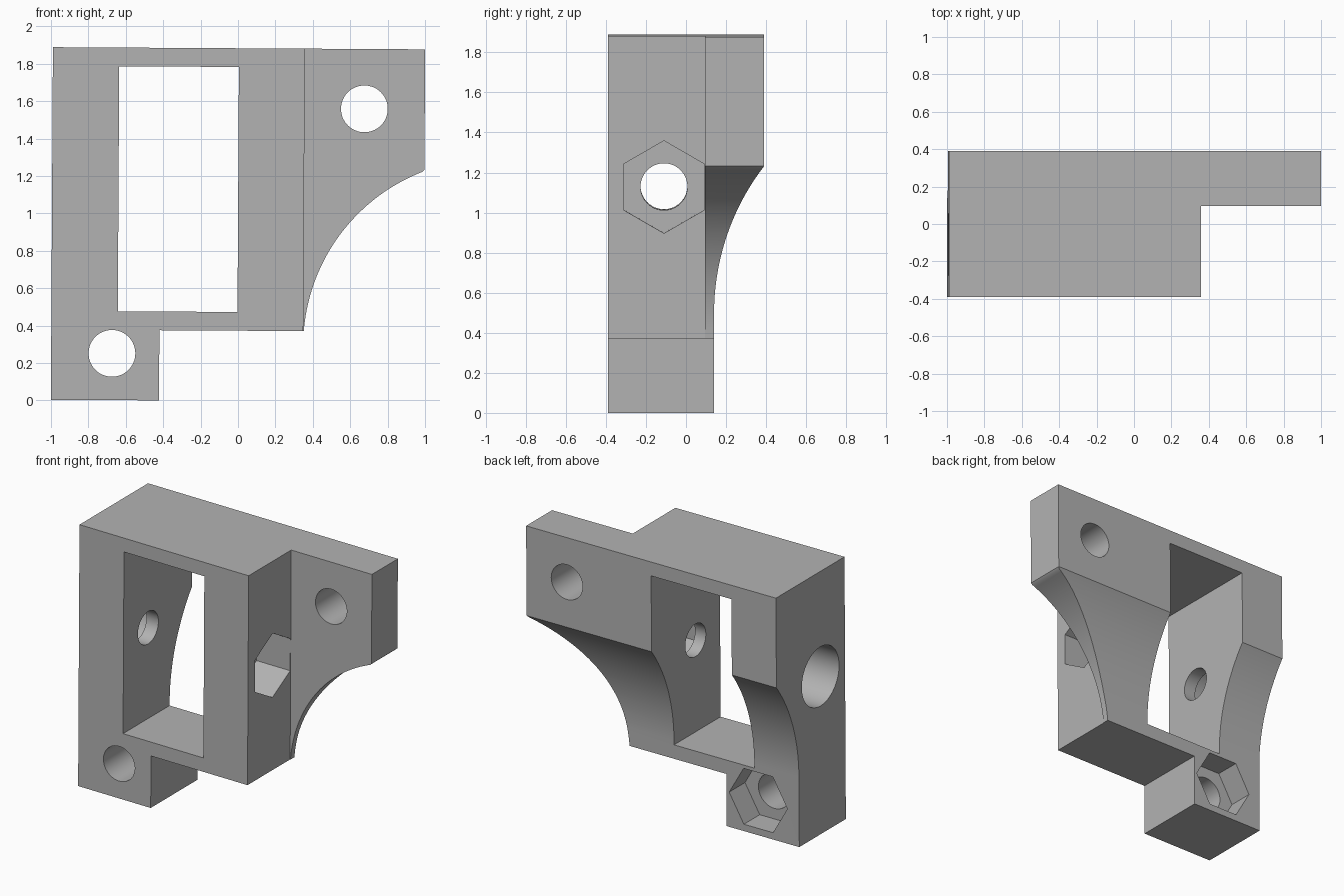
import bpy, bmesh
from math import sin, cos, pi, asin
from mathutils import Matrix, Vector

cube = bpy.data.objects.get("Cube")
if cube:
    bpy.data.objects.remove(cube, do_unlink=True)

grey = bpy.data.materials.new("plain grey")
grey.use_nodes = True
grey.diffuse_color = (0.45, 0.45, 0.45, 1)
grey.node_tree.nodes["Principled BSDF"].inputs["Base Color"].default_value = grey.diffuse_color


def prism(name, profile, axis, start, end):
    """Extrude a 2D profile along x (profile in y, z) or along y (profile in x, z)."""
    def place(p, d):
        return (d, p[0], p[1]) if axis == "x" else (p[0], d, p[1])
    bm = bmesh.new()
    face = bm.faces.new([bm.verts.new(place(p, start)) for p in profile])
    out = bmesh.ops.extrude_face_region(bm, geom=[face])
    moved = [v for v in out["geom"] if isinstance(v, bmesh.types.BMVert)]
    step = Vector(place((0, 0), end - start))
    bmesh.ops.translate(bm, verts=moved, vec=step)
    bmesh.ops.recalc_face_normals(bm, faces=bm.faces)
    mesh = bpy.data.meshes.new(name)
    bm.to_mesh(mesh)
    bm.free()
    mesh.materials.append(grey)
    obj = bpy.data.objects.new(name, mesh)
    bpy.context.collection.objects.link(obj)
    return obj


def ring(u, z, r, sides=64, turn=0.0):
    return [(u + r * cos(turn + 2 * pi * i / sides), z + r * sin(turn + 2 * pi * i / sides))
            for i in range(sides)]


def sweep(u, z, r, last, steps=40):
    """Arc curving outwards from a vertical tangent, centred at (u, z)."""
    first = last[0]
    return [(u - r * cos(a), z + r * sin(a))
            for a in (first + (last[1] - first) * i / steps for i in range(steps + 1))]


def rect(u0, u1, z0, z1):
    return [(u0, z0), (u1, z0), (u1, z1), (u0, z1)]


# Bracket outline with foot, scooped side and mounting ear
side, step_x, top, base = 0.995, 0.352, 1.885, 0.375
R = 1.0
scoop = sweep(step_x + R, 0.3, R, (asin((base - 0.3) / R), asin(0.94 / R)))
scoop[-1] = (side, 1.24)
outline = [(-side, 0), (-0.417, 0), (-0.417, base)] + scoop + [(side, top), (-side, top)]
bracket = prism("bracket", outline, "y", -0.39, 0.39)

# Curved relief across the back
relief = [(0.14, -0.2)] + sweep(1.36, 0.5, 1.22, (0, 0.70)) + [(0.8, 1.286), (0.8, -0.2)]

bolt_y, bolt_z = -0.11, 1.132
cutters = [
    prism("window_cutter", rect(-0.64, 0.0, 0.475, 1.785), "y", -0.6, 0.6),
    prism("ear_step_cutter", rect(step_x, 1.3, -0.2, 2.2), "y", -0.6, 0.095),
    prism("back_relief_cutter", relief, "x", -1.3, 1.3),
    # Mounting holes
    prism("ear_hole_cutter", ring(0.672, 1.565, 0.125), "y", -0.6, 0.6),
    prism("foot_hole_cutter", ring(-0.67, 0.25, 0.125), "y", -0.6, 0.6),
    prism("foot_nut_cutter", ring(-0.67, 0.25, 0.232, 6), "y", -0.04, 0.6),
    # Cross bolt with round head recess and hexagonal nut recess
    prism("cross_bolt_cutter", ring(bolt_y, bolt_z, 0.117), "x", -1.3, 0.6),
    prism("bolt_head_cutter", ring(bolt_y, bolt_z, 0.212), "x", -1.3, -0.735),
    prism("side_nut_cutter", ring(bolt_y, bolt_z, 0.231, 6, pi / 2), "x", 0.085, 0.6),
]
for cutter in cutters:
    mod = bracket.modifiers.new(cutter.name, "BOOLEAN")
    mod.operation = "DIFFERENCE"
    mod.solver = "EXACT"
    mod.object = cutter
    cutter.hide_render = True

# Bake the cuts and remove the helpers
bpy.context.view_layer.update()
graph = bpy.context.evaluated_depsgraph_get()
mesh = bpy.data.meshes.new_from_object(bracket.evaluated_get(graph))
bracket.modifiers.clear()
bracket.data = mesh
for cutter in cutters:
    bpy.data.objects.remove(cutter, do_unlink=True)

# Slight lean, then rest on the ground
mesh.transform(Matrix.Rotation(0.0058, 4, "Y"))
xs = [v.co.x for v in mesh.vertices]
low = min(v.co.z for v in mesh.vertices)
mesh.transform(Matrix.Translation((-(min(xs) + max(xs)) / 2, 0, -low)))

bpy.ops.object.select_all(action="DESELECT")
bracket.select_set(True)
bpy.context.view_layer.objects.active = bracket
bpy.ops.object.shade_smooth_by_angle(angle=0.4)
